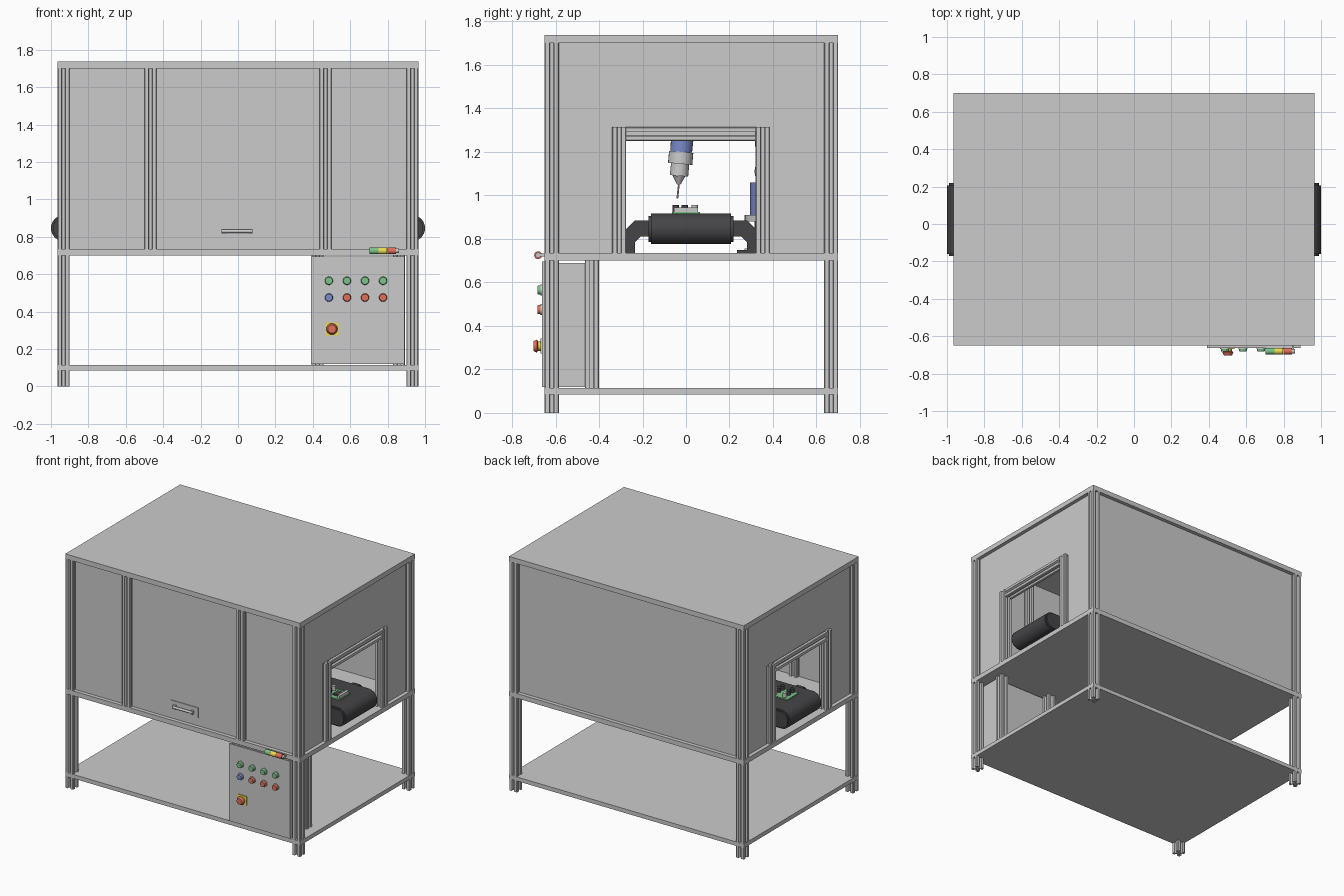
import bpy, bmesh
from math import cos, sin, pi, radians
from mathutils import Vector

if "Cube" in bpy.data.objects:
    bpy.data.objects.remove(bpy.data.objects["Cube"])


def mat(name, r, g, b):
    m = bpy.data.materials.new(name)
    m.diffuse_color = (r, g, b, 1)
    m.use_nodes = True
    m.node_tree.nodes["Principled BSDF"].inputs["Base Color"].default_value = m.diffuse_color
    return m


GREEN = mat("green", 0.2, 0.55, 0.25)
RED = mat("red", 0.75, 0.16, 0.1)
YELLOW = mat("yellow", 0.85, 0.7, 0.08)
BLUE = mat("blue", 0.2, 0.26, 0.6)
DARK = mat("dark", 0.06, 0.06, 0.065)


def finish(name, bm, m=None):
    bmesh.ops.recalc_face_normals(bm, faces=bm.faces)
    me = bpy.data.meshes.new(name)
    bm.to_mesh(me)
    bm.free()
    ob = bpy.data.objects.new(name, me)
    bpy.context.collection.objects.link(ob)
    if m:
        me.materials.append(m)
    return ob


def prism(name, pts, axis, a, b, m=None):
    """Extrude a closed 2D outline from a to b along an axis."""
    put = {'x': lambda u, v, t: (t, u, v),
           'y': lambda u, v, t: (u, t, v),
           'z': lambda u, v, t: (u, v, t)}[axis]
    bm = bmesh.new()
    lo = [bm.verts.new(put(u, v, a)) for u, v in pts]
    hi = [bm.verts.new(put(u, v, b)) for u, v in pts]
    bm.faces.new(lo)
    bm.faces.new(hi)
    for i in range(len(pts)):
        j = (i + 1) % len(pts)
        bm.faces.new((lo[i], lo[j], hi[j], hi[i]))
    return finish(name, bm, m)


def box(name, x0, x1, y0, y1, z0, z1, m=None):
    return prism(name, [(x0, y0), (x1, y0), (x1, y1), (x0, y1)], 'z', z0, z1, m)


def rod(name, p, q, r, m=None, r2=None, seg=24):
    """Cylinder or cone between two points."""
    p, q = Vector(p), Vector(q)
    bm = bmesh.new()
    bmesh.ops.create_cone(bm, cap_ends=True, segments=seg, radius1=r,
                          radius2=r if r2 is None else r2, depth=(q - p).length)
    rot = (q - p).to_track_quat('Z', 'Y').to_matrix()
    bmesh.ops.rotate(bm, verts=bm.verts, cent=(0, 0, 0), matrix=rot)
    bmesh.ops.translate(bm, verts=bm.verts, vec=(p + q) / 2)
    return finish(name, bm, m)


def slot_profile(cu, cv):
    """Square aluminium section with a T-slot on each side."""
    h = 0.0325
    side = [(h, -h + .004), (h, -.010), (.026, -.010), (.026, -.016), (.0145, -.008),
            (.0145, .008), (.026, .016), (.026, .010), (h, .010), (h, h - .004)]
    out = []
    for k in range(4):
        c, s = round(cos(k * pi / 2)), round(sin(k * pi / 2))
        out += [(cu + c * u - s * v, cv + s * u + c * v) for u, v in side]
    return out


def post(name, x, y, z0, z1):
    return prism(name, slot_profile(x, y), 'z', z0, z1)


# Decks: lower shelf, work table, roof
for name, z0, z1 in (("lower_shelf", .085, .115), ("work_table", .70, .735), ("roof", 1.70, 1.737)):
    box(name, -.965, .965, -.65, .70, z0, z1)

# Corner posts
for x in (-.9325, .9325):
    for y in (-.6175, .6675):
        post("foot", x, y, 0, .085)
        post("lower_post", x, y, .115, .70)
        post("upper_post", x, y, .735, 1.70)

# Front door posts and panels
for x in (-.4675, .4675):
    post("door_post", x, -.6175, .735, 1.70)
box("front_panel_left", -.90, -.50, -.622, -.612, .735, 1.70)
box("front_door", -.435, .435, -.622, -.612, .735, 1.70)
box("front_panel_right", .50, .90, -.622, -.612, .735, 1.70)
box("back_panel", -.90, .90, .662, .672, .735, 1.70)

# Door handle
box("handle_plate", -.115, .11, -.627, -.622, .795, .87)
rod("handle_bar", (-.085, -.641, .83), (.075, -.641, .83), .009)
for x in (-.078, .068):
    box("handle_mount", x - .01, x + .01, -.644, -.625, .817, .843)

# End walls with framed conveyor openings
for s in (-1, 1):
    x0, x1 = sorted((s * .9275, s * .9375))
    box("side_panel_front", x0, x1, -.585, -.34, .735, 1.70)
    box("side_panel_back", x0, x1, .385, .635, .735, 1.70)
    box("side_panel_top", x0, x1, -.34, .385, 1.312, 1.70)
    for y in (-.3075, .3525):
        post("opening_post", s * .9325, y, .735, 1.315)
    prism("opening_lintel", slot_profile(s * .9325, 1.2825), 'y', -.275, .32)

# Conveyor belt with rounded ends
def stadium(r, n=20):
    return [((.93 if -pi / 2 <= a <= pi / 2 else -.93) + r * cos(a), .846 + r * sin(a))
            for k in (0, 1) for a in [k * pi - pi / 2 + pi * i / n + (1e-6 if i == 0 else -1e-6 if i == n else 0)
                                      for i in range(n + 1)]]


prism("conveyor_belt", stadium(.07), 'y', -.16, .207, DARK)
prism("conveyor_core", stadium(.06), 'y', -.172, .219, DARK)

# Conveyor legs
leg = [(-.275, .735), (-.275, .845), (-.235, .885), (-.17, .885), (-.17, .81),
       (-.21, .81), (-.235, .785), (-.235, .735)]
for x in (-.78, -.26, .26, .78):
    prism("conveyor_leg_front", leg, 'x', x - .03, x + .03, DARK)
    prism("conveyor_leg_back", [(.046 - u, v) for u, v in leg], 'x', x - .03, x + .03, DARK)
    box("leg_foot", x - .03, x + .03, .235, .32, .735, .75, DARK)

# Circuit boards on the belt
for x in (-.76, 0, .76):
    box("circuit_board", x - .12, x + .12, -.065, .065, .916, .924, GREEN)
    for i, y in enumerate((-.048, -.005, .04)):
        for dx in (-.08, 0):
            rod("capacitor", (x + dx, y, .924), (x + dx, y, .955), .015, DARK if i < 2 else None, seg=16)
    box("board_chip", x + .04, x + .09, -.03, .03, .924, .935, DARK)
    box("board_connector", x + .095, x + .115, -.055, .055, .924, .945)

# Robot arm behind the conveyor
box("robot_base_plate", -.13, .13, .27, .53, .735, .755)
rod("robot_base", (0, .40, .755), (0, .40, .88), .085)
rod("robot_base_flange", (0, .40, .88), (0, .40, .91), .13)
rod("robot_turret", (0, .40, .91), (0, .40, 1.06), .105, BLUE)
rod("robot_shoulder", (-.11, .39, 1.11), (.11, .39, 1.11), .075, BLUE)
rod("robot_upper_arm", (0, .39, 1.11), (0, .36, 1.46), .065, BLUE, .055)
rod("robot_elbow", (-.09, .36, 1.46), (.09, .36, 1.46), .07, BLUE)
rod("robot_forearm", (0, .36, 1.46), (0, -.01, 1.37), .06, BLUE, .05)
rod("robot_wrist", (-.06, -.01, 1.36), (.06, -.01, 1.36), .055, BLUE)
rod("robot_hand", (0, -.01, 1.36), (0, -.022, 1.20), .055, BLUE, .05)
rod("tool_flange", (0, -.022, 1.20), (0, -.027, 1.145), .056)
rod("tool_body", (0, -.027, 1.145), (0, -.032, 1.09), .042)
rod("tool_nose", (0, -.032, 1.09), (0, -.033, 1.05), .03, None, .008)
rod("tool_needle", (0, -.033, 1.05), (0, -.04, .985), .004, seg=12)

# Control cabinet and its rear posts
box("cabinet", .40, .885, -.65, -.465, .12, .69)
box("cabinet_door", .39, .89, -.662, -.65, .12, .695)
for x in (.425, .86):
    post("cabinet_post", x, -.4325, .115, .70)

# Push buttons
rows = ((.565, (GREEN, GREEN, GREEN, GREEN)), (.475, (BLUE, RED, RED, RED)))
for z, colours in rows:
    for i, c in enumerate(colours):
        x = .486 + i * .0965
        rod("button_ring", (x, -.662, z), (x, -.668, z), .025)
        rod("button", (x, -.668, z), (x, -.683, z), .022, c, .019)

# Emergency stop
box("stop_plate", .468, .536, -.668, -.662, .273, .341, YELLOW)
rod("stop_collar", (.502, -.668, .307), (.502, -.68, .307), .022, YELLOW)
rod("stop_stem", (.502, -.68, .307), (.502, -.685, .307), .02, RED, .03)
rod("stop_head", (.502, -.685, .307), (.502, -.702, .307), .03, RED, .022)

# Signal light lying along the table edge
for i, c in enumerate((GREEN, YELLOW, RED)):
    x = .704 + i * .047
    rod("signal_lens", (x, -.68, .725), (x + .046, -.68, .725), .018, c)
rod("signal_base", (.845, -.68, .725), (.86, -.68, .725), .012)
box("signal_bracket", .845, .855, -.68, -.65, .718, .732)

# Smooth round parts, keep sharp edges
for ob in bpy.context.collection.objects:
    ob.select_set(True)
    bpy.context.view_layer.objects.active = ob
bpy.ops.object.shade_smooth_by_angle(angle=radians(30))
